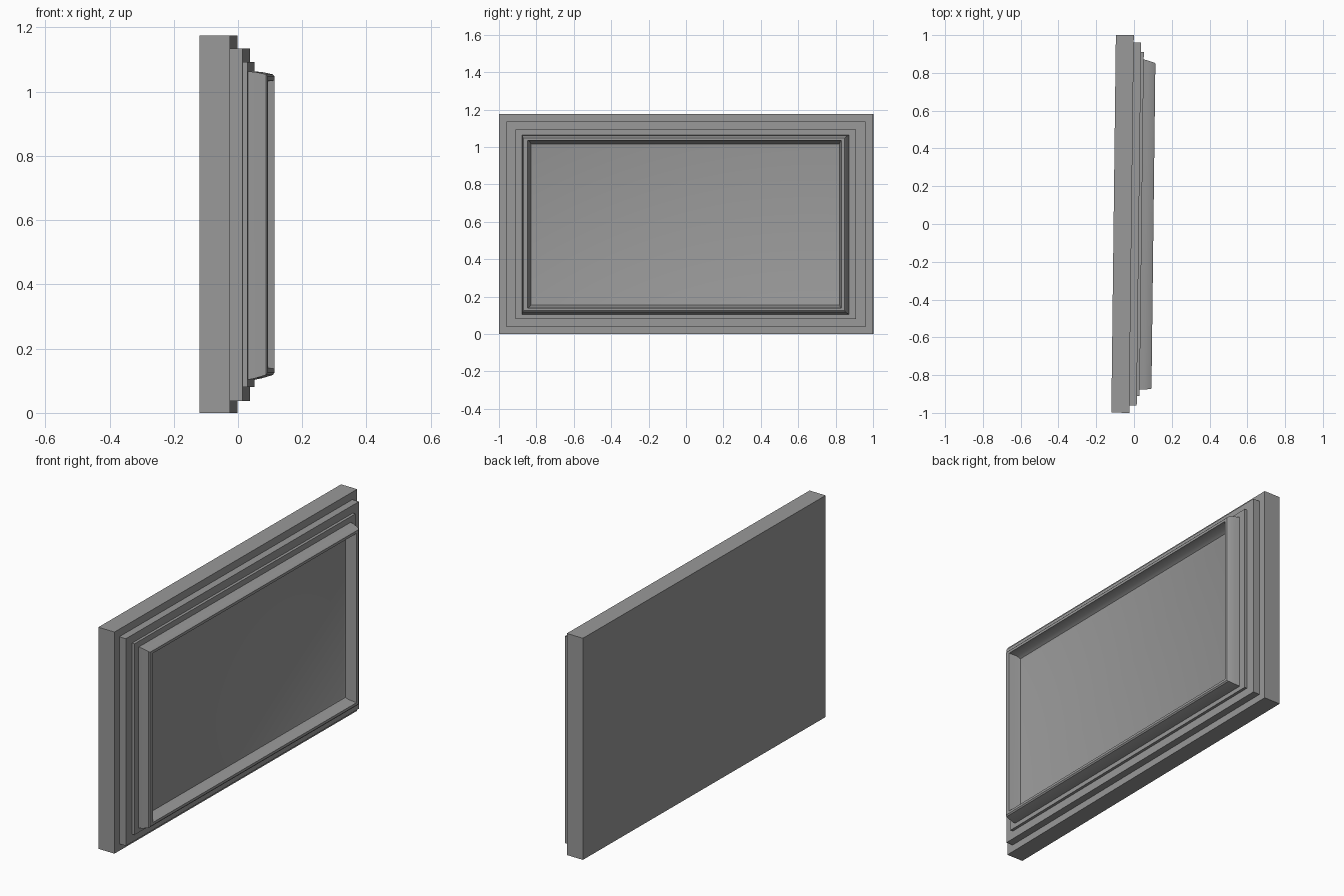
import bpy, bmesh, math
from mathutils import Matrix

cube = bpy.data.objects.get("Cube")
if cube:
    bpy.data.objects.remove(cube, do_unlink=True)

grey = bpy.data.materials.new("mid grey")
grey.use_nodes = True
colour = (0.32, 0.32, 0.32, 1)
grey.diffuse_color = colour
grey.node_tree.nodes["Principled BSDF"].inputs["Base Color"].default_value = colour

TILT = Matrix.Rotation(-0.012, 4, "Z")  # the panel is turned slightly


def loft(name, rings):
    """Skin rectangular rings given as (x, y_min, y_max, z_min, z_max) and cap both ends."""
    bm = bmesh.new()
    loops = [[bm.verts.new((x, y, z)) for y, z in ((y0, z0), (y1, z0), (y1, z1), (y0, z1))]
             for x, y0, y1, z0, z1 in rings]
    for a, b in zip(loops, loops[1:]):
        for i in range(4):
            j = (i + 1) % 4
            bm.faces.new((a[i], a[j], b[j], b[i]))
    bm.faces.new(loops[0][::-1])
    bm.faces.new(loops[-1])
    bmesh.ops.recalc_face_normals(bm, faces=bm.faces)
    bm.transform(TILT)
    mesh = bpy.data.meshes.new(name)
    bm.to_mesh(mesh)
    bm.free()
    mesh.materials.append(grey)
    obj = bpy.data.objects.new(name, mesh)
    bpy.context.collection.objects.link(obj)
    return obj


def slab(name, x0, x1, half_y, z0, z1):
    return loft(name, [(x, -half_y, half_y, z0, z1) for x in (x0, x1)])


# Stepped backing
slab("back_slab", -0.108, -0.013, 1.0, 0.0, 1.175)
slab("lower_step", -0.013, 0.026, 0.96, 0.037, 1.135)
slab("upper_step", 0.026, 0.041, 0.91, 0.08, 1.093)

# Raised frame: tapered outside, narrow rim, coved recess
frame = loft("raised_frame", [
    (0.041, -0.875, 0.872, 0.103, 1.063),
    (0.065, -0.875, 0.866, 0.108, 1.061),
    (0.098, -0.873, 0.855, 0.118, 1.054),
    (0.103, -0.868, 0.850, 0.125, 1.049),
    (0.103, -0.845, 0.832, 0.138, 1.035),
    (0.062, -0.834, 0.824, 0.147, 1.028),
    (0.045, -0.828, 0.822, 0.154, 1.016),
    (0.042, -0.820, 0.816, 0.162, 1.000),
])

# Soft shading on the cove, crisp frame edges
bpy.ops.object.select_all(action="DESELECT")
frame.select_set(True)
bpy.context.view_layer.objects.active = frame
bpy.ops.object.shade_smooth_by_angle(angle=math.radians(35))
